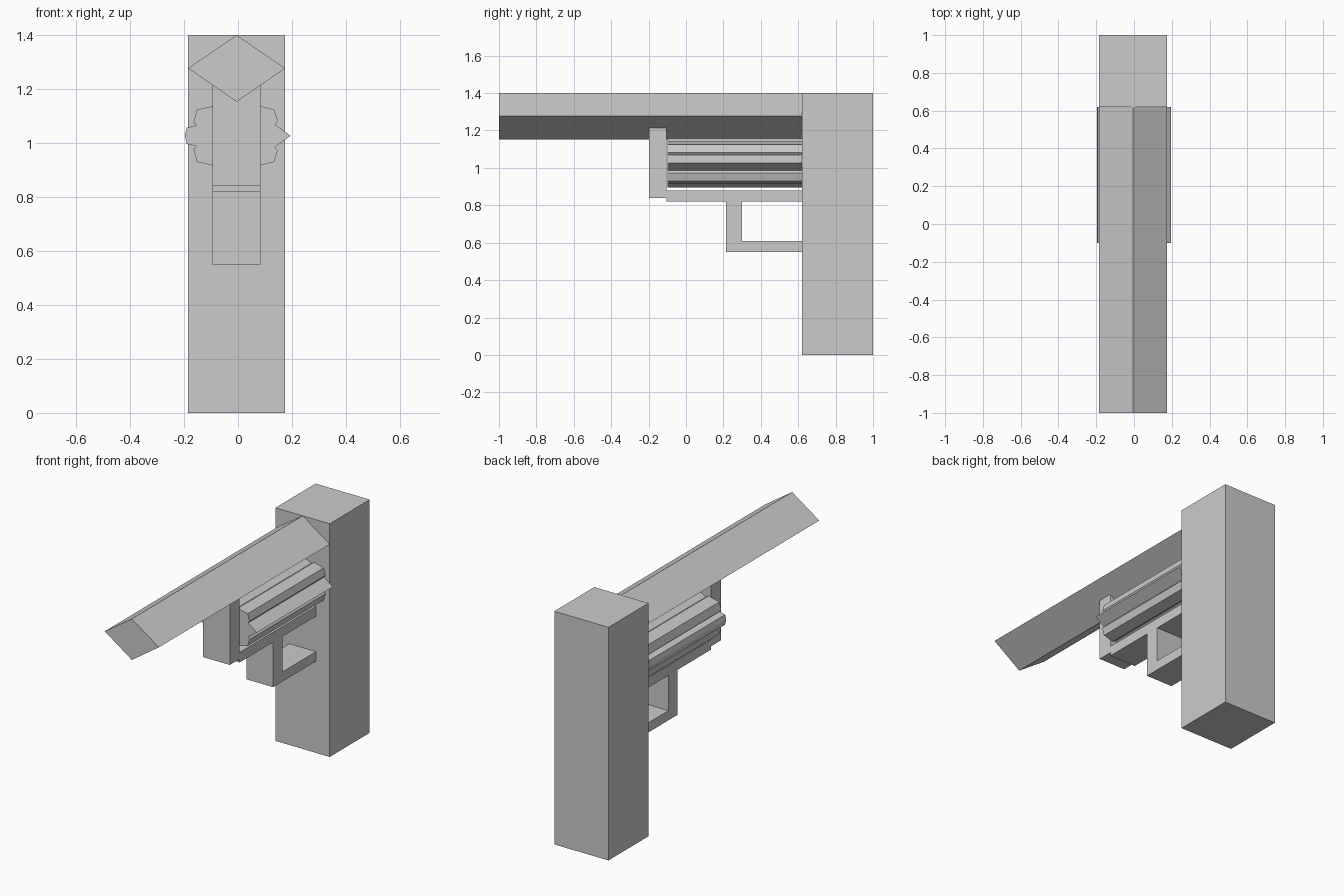
import bpy
import bmesh

if "Cube" in bpy.data.objects:
    bpy.data.objects.remove(bpy.data.objects["Cube"])

CX = -0.005      # centre line of the frame
CYL_Z = 1.027    # axis height of the fluted drum


def prism(name, profile, y0, y1):
    """Extrude a closed XZ profile along Y."""
    bm = bmesh.new()
    face = bm.faces.new([bm.verts.new((x, y0, z)) for x, z in profile])
    ext = bmesh.ops.extrude_face_region(bm, geom=[face])
    moved = [v for v in ext["geom"] if isinstance(v, bmesh.types.BMVert)]
    bmesh.ops.translate(bm, verts=moved, vec=(0, y1 - y0, 0))
    bmesh.ops.recalc_face_normals(bm, faces=bm.faces)
    mesh = bpy.data.meshes.new(name)
    bm.to_mesh(mesh)
    bm.free()
    obj = bpy.data.objects.new(name, mesh)
    bpy.context.collection.objects.link(obj)
    return obj


def box(name, half_w, y0, y1, z0, z1):
    a, b = CX - half_w, CX + half_w
    return prism(name, [(a, z0), (b, z0), (b, z1), (a, z1)], y0, y1)


# Grip block
box("grip", 0.18, 0.62, 1.0, 0.0, 1.4)

# Diamond-section barrel
prism("barrel", [(CX - 0.18, 1.277), (CX, 1.153), (CX + 0.18, 1.277), (CX, 1.4)],
      -1.0, 0.62)

# Frame around the drum
box("frame_front", 0.089, -0.197, -0.105, 0.84, 1.215)
box("frame_bottom", 0.089, -0.105, 0.62, 0.82, 0.88)

# Trigger guard
box("guard_front", 0.089, 0.213, 0.3, 0.55, 0.82)
box("guard_bottom", 0.089, 0.3, 0.62, 0.55, 0.608)

# Fluted drum: upper outline from right tip to left tip, mirrored below
upper = [(0.195, 0.0), (0.137, 0.042), (0.147, 0.055), (0.134, 0.097),
         (0.07, 0.113), (0.052, 0.103), (CX, 0.133), (-0.062, 0.103),
         (-0.08, 0.113), (-0.152, 0.097), (-0.165, 0.048), (-0.153, 0.039),
         (-0.19, 0.03), (-0.197, 0.0)]
outline = upper + [(x, -z) for x, z in reversed(upper[1:-1])]
prism("drum", [(x, CYL_Z + z) for x, z in outline], -0.1, 0.62)
